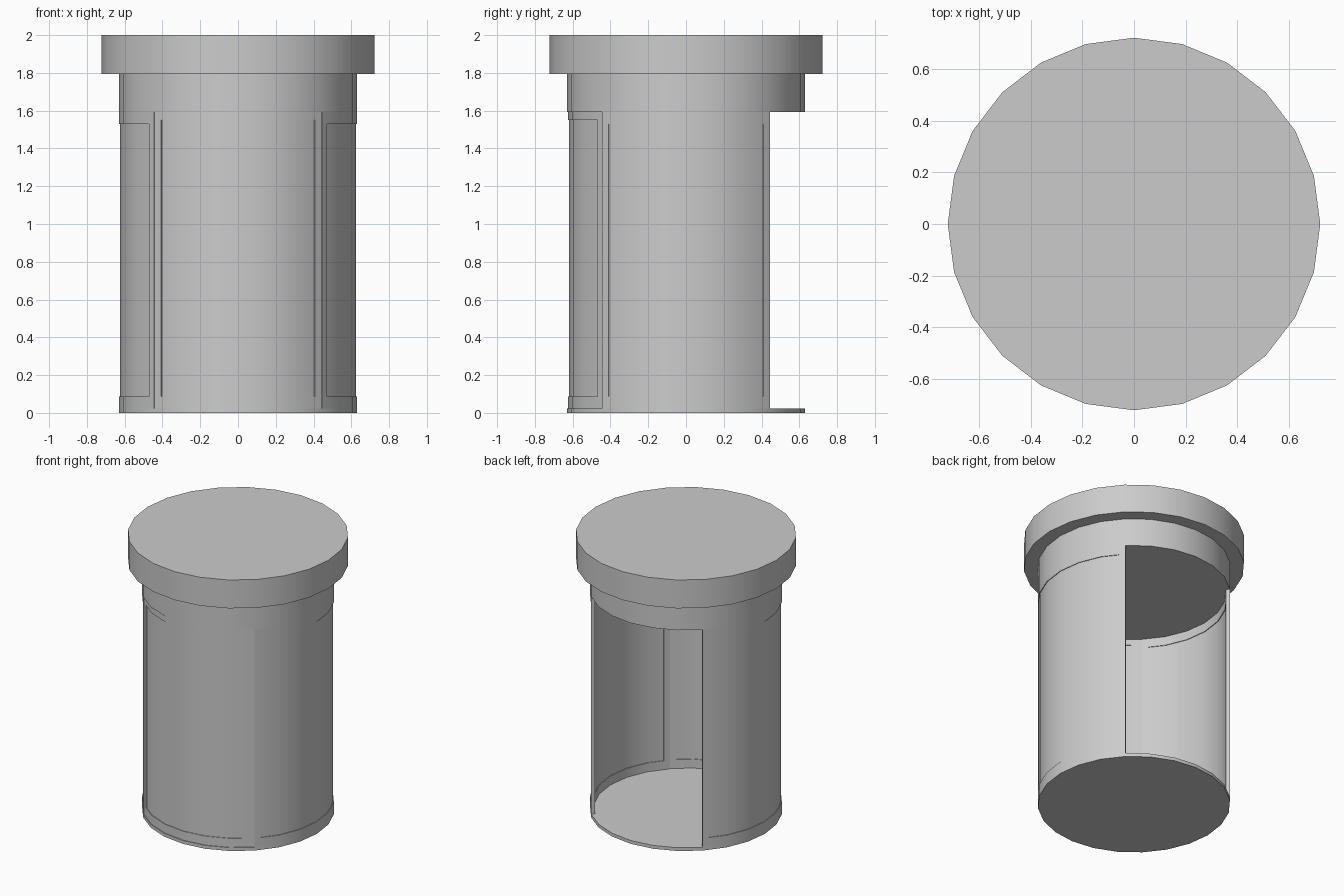
import bpy, bmesh
from math import radians, cos, sin

if "Cube" in bpy.data.objects:
    bpy.data.objects.remove(bpy.data.objects["Cube"])

SIDES = 24
STEP = 360 / SIDES
BODY_R, CAP_R = 0.63, 0.722
Z_FLOOR, Z_HEAD, Z_CAP, Z_TOP = 0.024, 1.594, 1.795, 2.0
RECESS = 0.005


def finish(name, bm):
    bmesh.ops.recalc_face_normals(bm, faces=bm.faces[:])
    mesh = bpy.data.meshes.new(name)
    bm.to_mesh(mesh)
    bm.free()
    obj = bpy.data.objects.new(name, mesh)
    bpy.context.collection.objects.link(obj)
    bpy.ops.object.select_all(action='DESELECT')
    obj.select_set(True)
    bpy.context.view_layer.objects.active = obj
    bpy.ops.object.shade_smooth_by_angle(angle=radians(30))
    return obj


def ring_point(bm, radius, deg, z):
    # Point on the flat-sided ring, also between its corners
    r = radius * cos(radians(STEP / 2)) / cos(radians(deg % STEP - STEP / 2))
    return bm.verts.new((r * cos(radians(deg)), r * sin(radians(deg)), z))


def disc(name, radius, z0, z1):
    bm = bmesh.new()
    rings = [[ring_point(bm, radius, i * STEP, z) for i in range(SIDES)] for z in (z0, z1)]
    bm.faces.new(rings[0])
    bm.faces.new(rings[1])
    for i in range(SIDES):
        j = (i + 1) % SIDES
        bm.faces.new((rings[0][i], rings[0][j], rings[1][j], rings[1][i]))
    return finish(name, bm)


def curved_panel(name, centre, r_out, r_in, recess_top):
    # Quarter shell with a shallow recessed field on both faces
    bm = bmesh.new()
    margin = 41
    cols = [(-45, 0), (-margin, 0), (-margin, 1)]
    cols += [(a, 1) for a in (-30, -15, 0, 15, 30)]
    cols += [(margin, 1), (margin, 0), (45, 0)]
    rows = [(Z_FLOOR, 0), (0.088, 0), (0.088, 1),
            (recess_top, 1), (recess_top, 0), (Z_HEAD, 0)]
    skins = []
    for radius, depth in ((r_out, -RECESS), (r_in, RECESS)):
        skin = [[ring_point(bm, radius + depth * f * g, centre + a, z)
                 for z, g in rows] for a, f in cols]
        skins.append(skin)
        for i in range(len(cols) - 1):
            for j in range(len(rows) - 1):
                bm.faces.new((skin[i][j], skin[i + 1][j],
                              skin[i + 1][j + 1], skin[i][j + 1]))
    # Close the rim between outer and inner skins
    outer, inner = skins
    for i in range(len(cols) - 1):
        for j in (0, -1):
            bm.faces.new((outer[i][j], outer[i + 1][j], inner[i + 1][j], inner[i][j]))
    for j in range(len(rows) - 1):
        for i in (0, -1):
            bm.faces.new((outer[i][j], outer[i][j + 1], inner[i][j + 1], inner[i][j]))
    bmesh.ops.remove_doubles(bm, verts=bm.verts[:], dist=0.0005)
    return finish(name, bm)


# Floor plate, header drum and overhanging cap
disc("floor_plate", BODY_R, 0, Z_FLOOR)
disc("header", BODY_R, Z_HEAD, Z_CAP)
disc("cap", CAP_R, Z_CAP, Z_TOP)

# Side walls, with the doorway left open at the back
curved_panel("right_wall", 0, BODY_R, 0.603, 1.53)
curved_panel("left_wall", 180, BODY_R, 0.603, 1.53)

# Thinner door closing the front, set slightly in
curved_panel("front_door", 270, 0.624, 0.608, 1.55)
